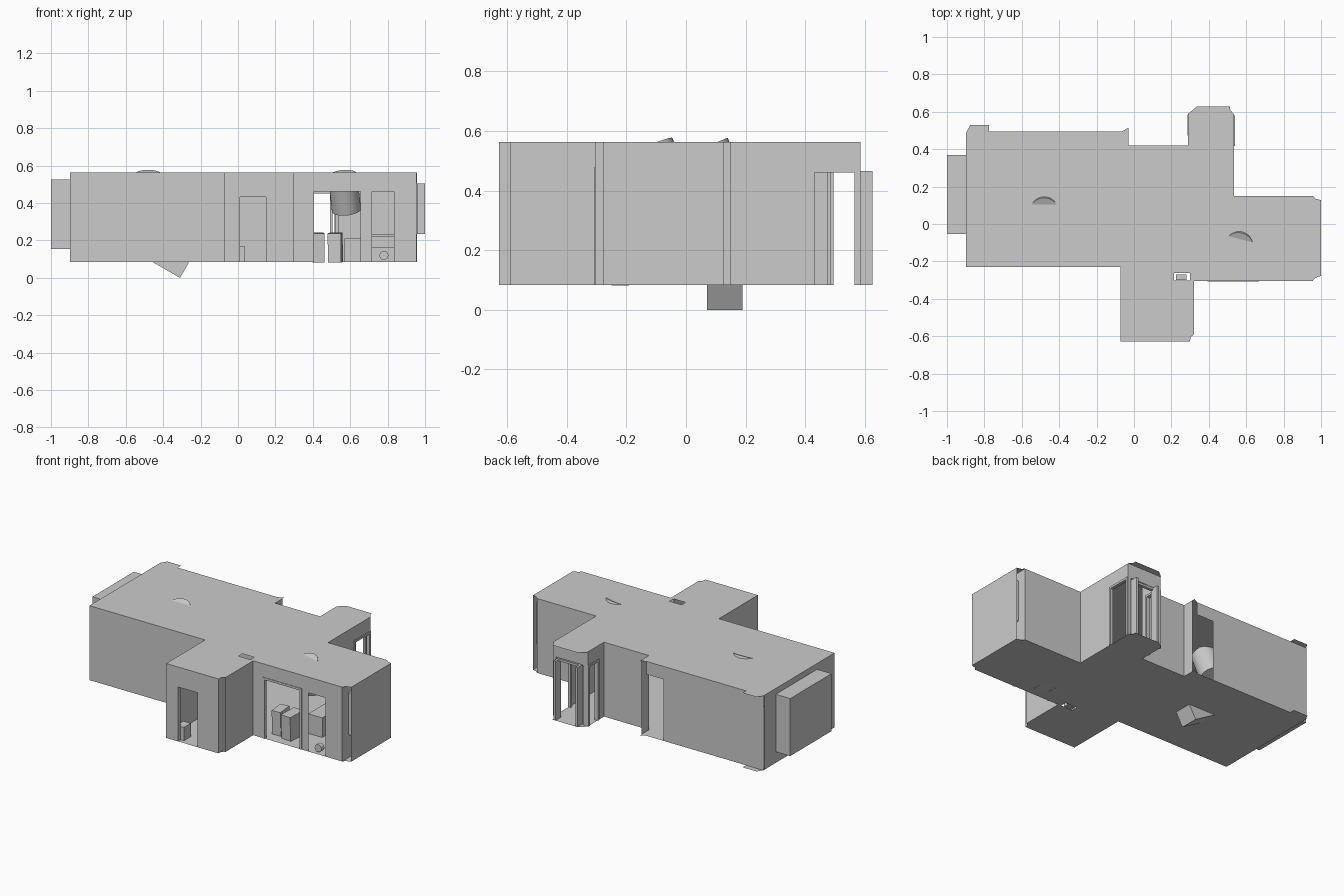
import bpy, bmesh
from math import radians
from mathutils import Vector, Euler

if "Cube" in bpy.data.objects:
    bpy.data.objects.remove(bpy.data.objects["Cube"])

Z0, Z1 = 0.084, 0.563


def finish(name, bm, normals=True):
    if normals:
        bmesh.ops.recalc_face_normals(bm, faces=bm.faces)
    me = bpy.data.meshes.new(name)
    bm.to_mesh(me)
    bm.free()
    ob = bpy.data.objects.new(name, me)
    bpy.context.collection.objects.link(ob)
    return ob


def slab(name, outline, hole, z):
    """Flat sheet with a rectangular hole."""
    bm = bmesh.new()
    for loop in (outline, hole):
        vs = [bm.verts.new((x, y, z)) for x, y in loop]
        for i, v in enumerate(vs):
            bm.edges.new((v, vs[(i + 1) % len(vs)]))
    bmesh.ops.triangle_fill(bm, edges=bm.edges[:], use_beauty=True)
    return finish(name, bm)


def wall(name, p, q, openings=()):
    """Upright sheet from p to q; openings are (start, end, top) along its length."""
    bm = bmesh.new()
    p, q = Vector(p), Vector(q)
    d = (q - p).normalized()

    def quad(a, b, lo, hi):
        A, B = p + d * a, p + d * b
        bm.faces.new([bm.verts.new((v.x, v.y, z)) for v, z in
                      ((A, lo), (B, lo), (B, hi), (A, hi))])
    at = 0
    for a, b, top in openings:
        if a > at:
            quad(at, a, Z0, Z1)
        quad(a, b, top, Z1)
        at = b
    if (q - p).length - at > 0.001:
        quad(at, (q - p).length, Z0, Z1)
    bmesh.ops.remove_doubles(bm, verts=bm.verts, dist=0.0001)
    return finish(name, bm, False)


def box(name, lo, hi, rot=(0, 0, 0)):
    lo, hi = Vector(lo), Vector(hi)
    bm = bmesh.new()
    bmesh.ops.create_cube(bm, size=1)
    for v in bm.verts:
        v.co = v.co * (hi - lo)
    ob = finish(name, bm)
    ob.location = (lo + hi) / 2
    ob.rotation_euler = [radians(r) for r in rot]
    return ob


def frame(name, axis, a, b, top, d0, d1, w=0.014, head_d1=None):
    """Two posts and a head around a doorway running along x or y."""
    for part, (s, e, lo, hi, far) in {
            "post_a": (a, a + w, Z0, top, d1), "post_b": (b - w, b, Z0, top, d1),
            "head": (a, b, top - w, top, head_d1 or d1)}.items():
        if axis == 'x':
            box(f"{name}_{part}", (s, d0, lo), (e, far, hi))
        else:
            box(f"{name}_{part}", (d0, s, lo), (far, e, hi))


# floor and ceiling sheets
outline = [(-.897, -.23), (-.073, -.23), (-.073, -.627), (.30, -.627), (.302, -.605), (.322, -.59),
           (.322, -.305), (.955, -.305), (.968, -.288), (1, -.278), (1, .128), (.97, .135),
           (.957, .15), (.535, .15), (.535, .585), (.515, .61), (.513, .627), (.335, .627),
           (.29, .59), (.29, .42), (-.03, .42), (-.03, .515), (-.065, .495), (-.775, .495),
           (-.775, .53), (-.875, .53), (-.897, .49)]
hole = [(.215, -.302), (.30, -.302), (.30, -.262), (.215, -.262)]
slab("floor", outline, hole, Z0)
slab("ceiling", outline, hole, Z1)
box("duct_in_corner", (.225, -.3, Z0), (.28, -.27, .5))

# outer walls, openings measured along each wall
wall("wall_left_front", (-.897, -.23), (-.073, -.23))
wall("wall_porch_left", (-.073, -.23), (-.073, -.627))
wall("wall_porch_front", (-.073, -.627), (.30, -.627), [(.055, .223, .447)])
wall("wall_porch_right", (.322, -.59), (.322, -.305))
wall("wall_porch_right_inner", (.30, -.627), (.30, -.305))
wall("wall_right_front", (.30, -.305), (.955, -.305), [(.097, .363, .472), (.417, .535, .462)])
wall("wall_right_end", (1, -.278), (1, .128))
wall("wall_right_end_inner", (.955, -.305), (.955, .15))
wall("wall_right_back", (.957, .15), (.535, .15))
wall("wall_nook_right", (.535, .15), (.535, .585), [(.267, .418, .47)])
wall("wall_nook_back", (.535, .585), (.29, .585), [(.02, .21, .47)])
wall("wall_nook_left", (.29, .42), (.29, .585), [(.055, .163, .475)])
wall("wall_middle_back", (.29, .42), (-.03, .42))
wall("wall_step", (-.03, .42), (-.03, .495))
wall("wall_left_back", (-.065, .495), (-.897, .495), [(0, .12, .48)])
wall("wall_left_end", (-.897, .49), (-.897, -.23))

# doorway trims
box("porch_door_post", (-.018, -.625, Z0), (.01, -.60, .447))
box("porch_door_head", (-.018, -.625, .433), (.15, -.60, .447))
frame("front_opening_frame", 'x', .392, .668, .477, -.308, -.29)
frame("nook_back_frame", 'x', .335, .505, .465, .57, .625, head_d1=.588)
frame("nook_side_frame", 'y', .417, .58, .474, .52, .54)
frame("nook_left_frame", 'y', .473, .585, .477, .285, .312)

# window bays at both ends
box("left_window_bay", (-1, -.053, .155), (-.895, .368, .525))
box("right_window_frame", (.957, -.245, .235), (1, .092, .505))

# hanging lamp shades, tilted so their rims poke through the ceiling
for name, x, y, turn in (("lamp_left", -.48, .107, 0), ("lamp_right", .57, -.08, -14)):
    bm = bmesh.new()
    bmesh.ops.create_cone(bm, cap_ends=True, segments=32, radius1=.078, radius2=.078, depth=.2)
    ob = finish(name, bm)
    ob.location = (x, y, .455)
    ob.rotation_euler = Euler((radians(23), 0, radians(turn)))
    for f in ob.data.polygons:
        f.use_smooth = len(f.vertices) == 4

# tilted block whose lower edge drops below the floor
block = box("tilted_block", (-.125, -.06, -.05), (.125, .06, .05), (0, 30, 0))
m = Euler((0, radians(30), 0)).to_matrix()
block.location = Vector((-.31, .13, 0)) - m @ Vector((.125, 0, -.05))

# furniture seen through the openings
box("cabinet_a", (.40, -.23, .083), (.46, -.13, .24), (2, 0, 4))
box("cabinet_b", (.485, -.25, .083), (.555, -.13, .24), (2, 0, -5))
box("low_cabinet", (.57, -.1, Z0), (.67, .1, .21))
box("sideboard", (.70, -.02, Z0), (.93, .14, .165))
box("sideboard_top", (.69, -.03, .22), (.94, .145, .235))
box("porch_box", (-.018, -.60, Z0), (.035, -.53, .17))

# round knob near the front opening
bm = bmesh.new()
bmesh.ops.create_cone(bm, cap_ends=True, segments=20, radius1=.024, radius2=.024, depth=.03)
knob = finish("round_knob", bm)
knob.location = (.78, -.285, .12)
knob.rotation_euler = (radians(90), 0, 0)
